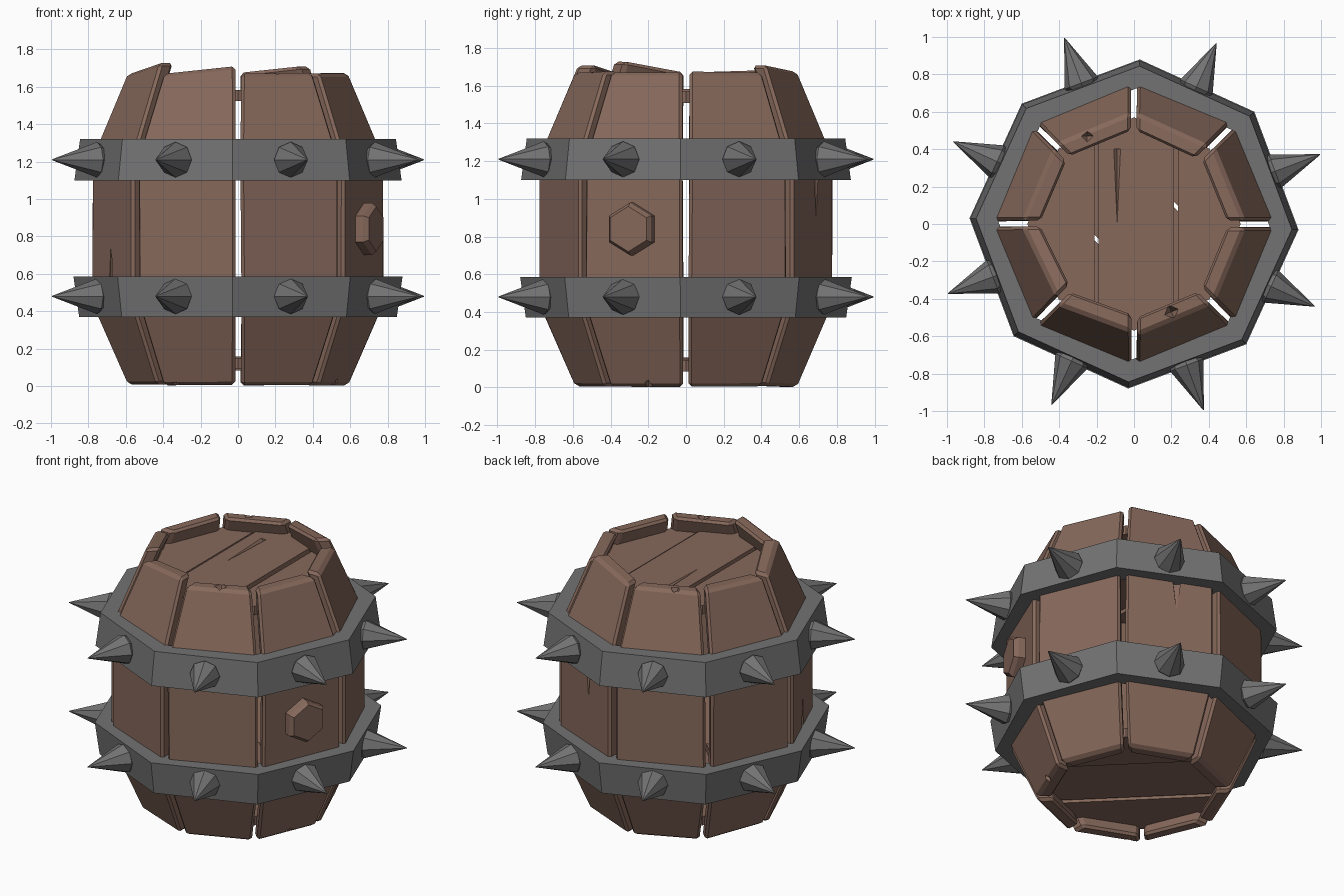
import bpy, bmesh, math, random
from mathutils import Vector, Matrix

if "Cube" in bpy.data.objects:
    bpy.data.objects.remove(bpy.data.objects["Cube"])

random.seed(4)


def material(name, rgb):
    m = bpy.data.materials.new(name)
    m.diffuse_color = (*rgb, 1)
    m.use_nodes = True
    m.node_tree.nodes["Principled BSDF"].inputs["Base Color"].default_value = m.diffuse_color
    return m


WOOD = material("wood", (0.24, 0.14, 0.105))
IRON = material("iron", (0.17, 0.17, 0.17))


def add(name, bm, mat):
    bmesh.ops.recalc_face_normals(bm, faces=bm.faces)
    me = bpy.data.meshes.new(name)
    bm.to_mesh(me)
    bm.free()
    ob = bpy.data.objects.new(name, me)
    bpy.context.collection.objects.link(ob)
    if mat:
        me.materials.append(mat)
    return ob


def polar(r, deg, z):
    a = math.radians(deg)
    return Vector((r * math.cos(a), r * math.sin(a), z))


def bevel(ob, width):
    b = ob.modifiers.new("chamfer", 'BEVEL')
    b.width, b.segments, b.limit_method = width, 1, 'ANGLE'
    b.angle_limit = math.radians(40)


def loft(bm, rings, closed=False):
    # skin a list of vertex rings, capped or joined end to end
    vs = [[bm.verts.new(p) for p in r] for r in rings]
    n = len(vs[0])
    pairs = list(zip(vs, vs[1:])) + ([(vs[-1], vs[0])] if closed else [])
    for a, b in pairs:
        for i in range(n):
            j = (i + 1) % n
            bm.faces.new((a[i], a[j], b[j], b[i]))
    if not closed:
        bm.faces.new(vs[0])
        bm.faces.new(vs[-1])


def chip(target, loc, radius, length, rot=(0, 0, 0)):
    # tapered wedge cut out of a wooden part
    bm = bmesh.new()
    bmesh.ops.create_cone(bm, cap_ends=True, segments=4, radius1=radius, radius2=0.002, depth=length)
    c = add(target.name + "_cutter", bm, None)
    c.location, c.rotation_euler = loc, rot
    c.hide_render = True
    c.hide_viewport = True
    c.display_type = 'WIRE'
    m = target.modifiers.new("chip", 'BOOLEAN')
    m.operation, m.object, m.solver = 'DIFFERENCE', c, 'EXACT'


# staves: eight bulged planks with uneven top ends
TOPS = [(1.675, 1.67), (1.71, 1.675), (1.67, 1.67), (1.68, 1.67),
        (1.67, 1.73), (1.67, 1.71), (1.67, 1.675), (1.67, 1.67)]
PROFILE = [(0.60, 0.0), (0.79, 0.44), (0.79, 1.22)]
GAP = 0.013
staves = []
for i, tops in enumerate(TOPS):
    a0, a1 = 45 * i, 45 * i + 45
    side = (polar(1, a1, 0) - polar(1, a0, 0)).normalized()
    rings = []
    for k in range(4):
        ends = []
        for a, s, top in ((a0, 1, tops[0]), (a1, -1, tops[1])):
            if k < 3:
                R, z = PROFILE[k]
                z += random.uniform(0, 0.015) if k == 0 else 0
            else:
                R, z = 0.60 - 0.43 * (top - 1.67), top
            shift = side * s * (GAP + random.uniform(0, 0.008))
            ends.append((polar(R, a, z) + shift, polar(R - 0.1, a, z) + shift))
        (o0, i0), (o1, i1) = ends
        rings.append([o0, o1, i1, i0])
    bm = bmesh.new()
    loft(bm, rings)
    ob = add(f"stave_{i + 1}", bm, WOOD)
    bevel(ob, 0.018)
    staves.append(ob)

# splits and chips in the staves
chip(staves[4], (-0.68, -0.27, 0.66), 0.03, 0.2)
chip(staves[1], (0.24, 0.69, 1.02), 0.035, 0.22, (math.pi, 0, 0))
chip(staves[6], (0.20, -0.47, 1.66), 0.06, 0.09, (math.pi, 0, 0.4))
chip(staves[5], (-0.33, -0.45, 0.02), 0.04, 0.08)
chip(staves[7], (0.52, -0.20, 0.02), 0.04, 0.08)
chip(staves[2], (-0.25, 0.47, 1.66), 0.05, 0.08, (math.pi, 0, 0))


# heads: an octagonal disc split into three boards
def head(name, z, thick, turn):
    boards = []
    cuts = [(-0.6, -0.21), (-0.19, 0.215), (0.235, 0.6)]
    for k, (lo, hi) in enumerate(cuts):
        bm = bmesh.new()
        dz = (0.0, 0.008, -0.006)[k]
        loft(bm, [[polar(0.57, 45 * j, h + dz) for j in range(8)]
                  for h in (z - thick / 2, z + thick / 2)])
        bmesh.ops.rotate(bm, verts=bm.verts, matrix=Matrix.Rotation(-turn, 3, 'Z'))
        for x, nx in ((lo, -1), (hi, 1)):
            r = bmesh.ops.bisect_plane(bm, geom=bm.verts[:] + bm.edges[:] + bm.faces[:],
                                       plane_co=(x, 0, 0), plane_no=(nx, 0, 0), clear_outer=True)
            edges = [e for e in r["geom_cut"] if isinstance(e, bmesh.types.BMEdge)]
            if edges:
                bmesh.ops.holes_fill(bm, edges=edges)
        bmesh.ops.rotate(bm, verts=bm.verts, matrix=Matrix.Rotation(turn, 3, 'Z'))
        boards.append(add(f"{name}_board_{k + 1}", bm, WOOD))
    return boards


top_boards = head("top_head", 1.545, 0.06, 0)
head("bottom_head", 0.12, 0.06, math.radians(45))
chip(top_boards[1], (-0.09, 0.2, 1.585), 0.02, 0.4, (math.pi / 2, 0, 0))

# iron hoops with eight spikes each
TURN = -2
for name, z0, z1, r0, r1 in (("lower", 0.37, 0.585, 0.85, 0.88), ("upper", 1.10, 1.32, 0.875, 0.845)):
    bm = bmesh.new()
    loft(bm, [[polar(r, 45 * j + TURN, z) for r, z in
               ((0.73, z0), (r0, z0), (r1, z1), (0.73, z1))] for j in range(8)], closed=True)
    add(name + "_hoop", bm, IRON)

    zc = 0.48 if name == "lower" else 1.21
    for j in range(8):
        ang = 22.5 + TURN + 45 * j
        bm = bmesh.new()
        loft(bm, [[Vector((r * math.cos(t * math.pi / 4), r * math.sin(t * math.pi / 4), d))
                   for t in range(8)] for d, r in ((0.75, 0.06), (0.805, 0.095), (1.062, 0.002))])
        ob = add(f"{name}_spike_{j + 1}", bm, IRON)
        ob.rotation_euler = (0, math.pi / 2, math.radians(ang))
        ob.location.z = zc

# hexagonal bung in the right front stave
bm = bmesh.new()
loft(bm, [[Vector((r * math.cos(t * math.pi / 3), r * math.sin(t * math.pi / 3), d))
           for t in range(6)] for d, r in ((0.66, 0.14), (0.775, 0.14), (0.80, 0.12))])
bung = add("bung", bm, WOOD)
bung.rotation_euler = (0, math.pi / 2, math.radians(-22.5))
bung.location.z = 0.84
